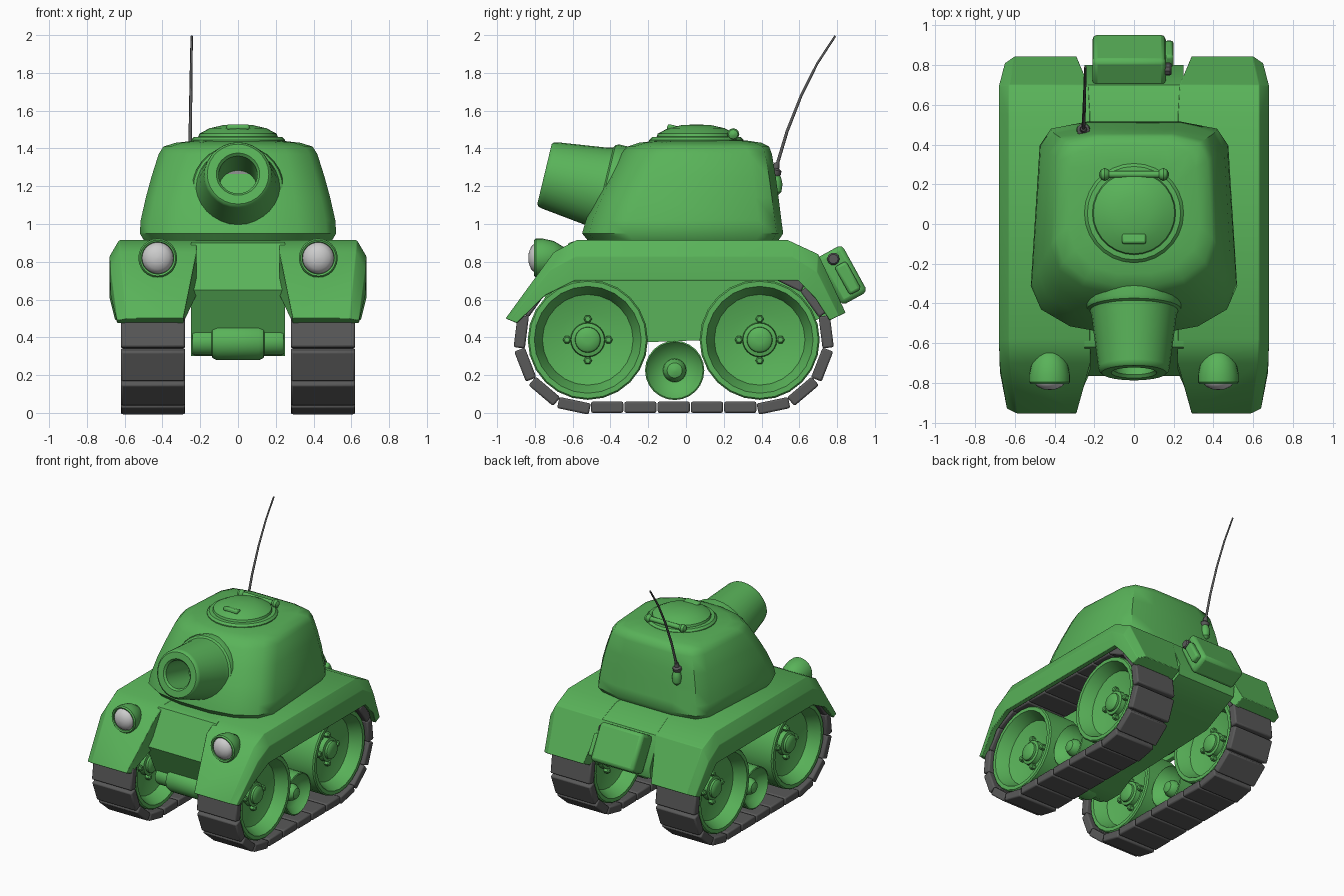
import bpy, bmesh
from math import sin, cos, pi, radians
from mathutils import Vector, Matrix

if "Cube" in bpy.data.objects:
    bpy.data.objects.remove(bpy.data.objects["Cube"])

def material(name, rgb):
    m = bpy.data.materials.new(name)
    m.diffuse_color = (*rgb, 1)
    m.use_nodes = True
    m.node_tree.nodes["Principled BSDF"].inputs["Base Color"].default_value = m.diffuse_color
    return m

GREEN = material("green_paint", (0.10, 0.45, 0.10))
DARK = material("dark_rubber", (0.10, 0.10, 0.10))
LENS = material("lens_grey", (0.65, 0.65, 0.65))
BORE = material("bore_grey", (0.25, 0.25, 0.25))

def finish(name, bm, mat=GREEN, mirror=False, bevel=0, angle=35):
    bmesh.ops.recalc_face_normals(bm, faces=bm.faces)
    me = bpy.data.meshes.new(name)
    bm.to_mesh(me)
    bm.free()
    me.materials.append(mat)
    ob = bpy.data.objects.new(name, me)
    bpy.context.collection.objects.link(ob)
    bpy.ops.object.select_all(action='DESELECT')
    ob.select_set(True)
    bpy.context.view_layer.objects.active = ob
    bpy.ops.object.shade_smooth_by_angle(angle=radians(angle))
    if bevel:
        b = ob.modifiers.new("bevel", 'BEVEL')
        b.width, b.segments, b.limit_method = bevel, 2, 'ANGLE'
    if mirror:
        ob.modifiers.new("mirror", 'MIRROR')
    return ob

def loft(bm, rings):
    """Skin closed rings of points and cap both ends."""
    vs = [[bm.verts.new(p) for p in r] for r in rings]
    n = len(vs[0])
    for a, b in zip(vs, vs[1:]):
        for i in range(n):
            bm.faces.new((a[i], a[(i + 1) % n], b[(i + 1) % n], b[i]))
    bm.faces.new(vs[0])
    bm.faces.new(vs[-1])

def lathe(bm, profile, loc, axis, seg=24):
    """Revolve (radius, height) pairs about an axis through loc."""
    q = Vector(axis).to_track_quat('Z', 'Y')
    loft(bm, [[Vector(loc) + q @ Vector((r * cos(2 * pi * i / seg), r * sin(2 * pi * i / seg), h))
               for i in range(seg)] for r, h in profile])

def lathed(name, profile, loc, axis, mat=GREEN, mirror=False, seg=24):
    bm = bmesh.new()
    lathe(bm, profile, loc, axis, seg)
    return finish(name, bm, mat, mirror)

def box(bm, size, matrix):
    bmesh.ops.create_cube(bm, size=1, matrix=matrix @ Matrix.Diagonal((*size, 1)))

# Central hull: side profile extruded across x
side = [(-.58, .912), (-.62, .90), (-.765, .65), (-.60, .30), (-.45, .30), (-.33, .37), (.50, .40),
        (.79, .54), (.80, .62), (.70, .838), (.54, .912)]
bm = bmesh.new()
loft(bm, [[(x, y, z) for y, z in side] for x in (-.25, .25)])
finish("hull", bm)

# Fenders, hollow below: (upper y, z, lower y, z, inner x, outer x, hollow depth)
stations = [(-.955, .50, -.895, .475, .29, .64, .1), (-.70, .85, -.747, .62, .22, .675, .5),
            (-.58, .914, -.59, .70, .22, .68, .6), (.54, .914, .595, .70, .22, .68, .6),
            (.70, .84, .685, .605, .23, .68, .5), (.845, .53, .76, .49, .29, .65, .1)]
bm = bmesh.new()
rings = []
for yu, zu, yl, zl, xi, xo, d in stations:
    ym, zm = yl + (yu - yl) * d, zl + (zu - zl) * d
    rings.append([(xi, yl, zl), (xi, yu, zu), (xo - .05, yu, zu),
                  (xo, yu * .6 + yl * .4, zu * .6 + zl * .4), (xo, yl, zl), (xo - .04, yl, zl),
                  (xo - .045, ym, zm), (xi + .035, ym, zm), (xi + .03, yl, zl)])
loft(bm, rings)
finish("fenders", bm, mirror=True, bevel=.012)

# Turret: levels of (z, front y, back y, front half width, back half width)
levels = [(.90, -.51, .48, .49, .45), (.95, -.55, .515, .52, .475), (1.02, -.53, .505, .515, .47),
          (1.14, -.48, .49, .488, .455), (1.25, -.42, .475, .458, .43), (1.37, -.35, .455, .42, .395),
          (1.41, -.31, .44, .395, .37), (1.43, -.25, .40, .33, .31), (1.442, -.15, .32, .22, .21)]
bm = bmesh.new()
rings = []
for z, f, b, wf, wb in levels:
    half = [(.5 * wb, b), (.88 * wb, b - .035), (wb, b - .12), (wf, f + .24),
            (.9 * wf, f + .12), (.62 * wf, f + .035), (.25 * wf, f)]
    rings.append([(x, y, z) for x, y in half] + [(-x, y, z) for x, y in half[::-1]])
loft(bm, rings)
finish("turret", bm, angle=45)

# Gun barrel with collar and bore
gun_at, gun_axis = Vector((0, -.44, 1.19)), Vector((0, -.972, .233))
lathed("gun_barrel", [(.245, -.13), (.245, -.03), (.237, -.012), (.222, -.004), (.214, .025), (.18, .29),
                      (.175, .308), (.163, .318), (.115, .318), (.102, .303), (.10, -.02)],
       gun_at, gun_axis, seg=28)
lathed("bore_end", [(.098, -.019), (.098, -.01)], gun_at, gun_axis, BORE)

# Hatch, hinge and handle on the turret roof
lathed("hatch", [(.25, 1.42), (.25, 1.445), (.235, 1.46), (.21, 1.462), (.205, 1.478), (.15, 1.507),
                 (.08, 1.523), (.01, 1.527)], (0, .055, 0), (0, 0, 1), seg=28)
ball = [(.008, -.175), (.025, -.165), (.032, -.148), (.025, -.13), (.018, -.125)]
lathed("hatch_hinge", ball + [(r, -h) for r, h in ball[::-1]], (0, .25, 1.475), (1, 0, 0), seg=12)
bm = bmesh.new()
box(bm, (.12, .05, .03), Matrix.Translation((0, -.075, 1.51)) @ Matrix.Rotation(-.2, 4, 'X'))
finish("hatch_handle", bm, bevel=.01)

# Antenna with its mount
lathed("antenna_mount", [(.01, -.06), (.03, -.04), (.036, 0), (.03, .03), (.018, .06)],
       (-.255, .475, 1.21), (0, 0, 1), seg=12)
lathed("antenna_socket", [(.02, -.03), (.032, -.01), (.032, .01), (.018, .02), (.014, .05)],
       (-.255, .472, 1.275), (0, .2, 1), DARK, seg=12)
cu = bpy.data.curves.new("antenna", 'CURVE')
cu.dimensions, cu.bevel_depth, cu.bevel_resolution = '3D', .009, 1
cu.use_fill_caps = True
sp = cu.splines.new('POLY')
path = [(.475, 1.29), (.535, 1.49), (.61, 1.68), (.695, 1.85), (.79, 1.995)]
sp.points.add(len(path) - 1)
for i, (y, z) in enumerate(path):
    sp.points[i].co = (-.255 + .0025 * i, y, z, 1)
    sp.points[i].radius = 1.1 - .1 * i
cu.materials.append(DARK)
bpy.context.collection.objects.link(bpy.data.objects.new("antenna", cu))

# Headlights
lamp = (.425, -.77, .82)
lathed("headlight_housings", [(.02, -.14), (.06, -.12), (.09, -.07), (.103, -.01), (.103, .025),
                              (.095, .035), (.085, .03), (.083, .01)], lamp, (0, -1, 0), mirror=True)
lathed("headlight_lenses", [(.083, .012), (.078, .03), (.06, .05), (.03, .062), (.005, .065)],
       lamp, (0, -1, 0), LENS, mirror=True)

# Front transmission housing
end = [(.065, -.24), (.07, -.225), (.07, -.14), (.085, -.135), (.096, -.11)]
lathed("transmission", end + [(r, -h) for r, h in end[::-1]], (0, -.61, .375), (1, 0, 0))

# Fuel can on the back, with side spout and cap
tilt = Matrix.Translation((-.025, .825, .73)) @ Matrix.Rotation(radians(28.8), 4, 'X')
bm = bmesh.new()
box(bm, (.37, .155, .285), tilt)
finish("fuel_can", bm, bevel=.025)
bm = bmesh.new()
box(bm, (.05, .07, .17), tilt @ Matrix.Translation((.20, .02, -.03)))
finish("can_spout", bm, bevel=.015)
lathed("can_cap", [(.025, -.025), (.033, -.015), (.033, .015), (.025, .025)],
       (.165, .78, .815), (1, 0, 0), DARK, seg=10)

# Road wheels, deeply dished on both faces, with hubs and bolts
YF, YB, ZW, XW = -.52, .39, .387, .45
dish = [(.02, .10), (.055, .095), (.066, .085), (.068, .07), (.088, .065), (.092, .03),
        (.15, .035), (.24, .06), (.25, .085), (.283, .15), (.31, .15), (.318, .14)]
for name, y in (("front_wheels", YF), ("rear_wheels", YB)):
    bm = bmesh.new()
    lathe(bm, dish + [(r, -h) for r, h in dish[::-1]], (XW, y, ZW), (1, 0, 0), 24)
    for k in range(4):
        for s in (1, -1):
            at = (XW + s * .04, y + .11 * cos(k * pi / 2), ZW + .11 * sin(k * pi / 2))
            lathe(bm, [(.022, -.02), (.022, .02), (.014, .028)], at, (s, 0, 0), 6)
    finish(name, bm, mirror=True)
small = [(.01, .105), (.04, .095), (.058, .07), (.062, .045), (.11, .06), (.15, .11), (.157, .105)]
lathed("middle_wheels", small + [(r, -h) for r, h in small[::-1]], (XW, -.06, .225), (1, 0, 0), mirror=True)

# Tracks: links spaced evenly round the two big wheels
R, L, LINKS = .355, YB - YF, 23

def on_track(s):
    if s < L / 2:
        return (YF + YB) / 2 + s, .385 - R, 0
    s -= L / 2
    if s < pi * R:
        return YB + R * sin(s / R), .385 - R * cos(s / R), s / R
    s -= pi * R
    if s < L:
        return YB - s, .385 + R, pi
    s -= L
    if s < pi * R:
        return YF - R * sin(s / R), .385 + R * cos(s / R), pi + s / R
    return YF + s - pi * R, .385 - R, 0

pitch = (2 * L + 2 * pi * R) / LINKS
bm = bmesh.new()
for i in range(LINKS):
    y, z, a = on_track(i * pitch)
    box(bm, (.34, pitch - .006, .06), Matrix.Translation((XW, y, z)) @ Matrix.Rotation(a, 4, 'X'))
finish("tracks", bm, DARK, mirror=True, bevel=.01)
